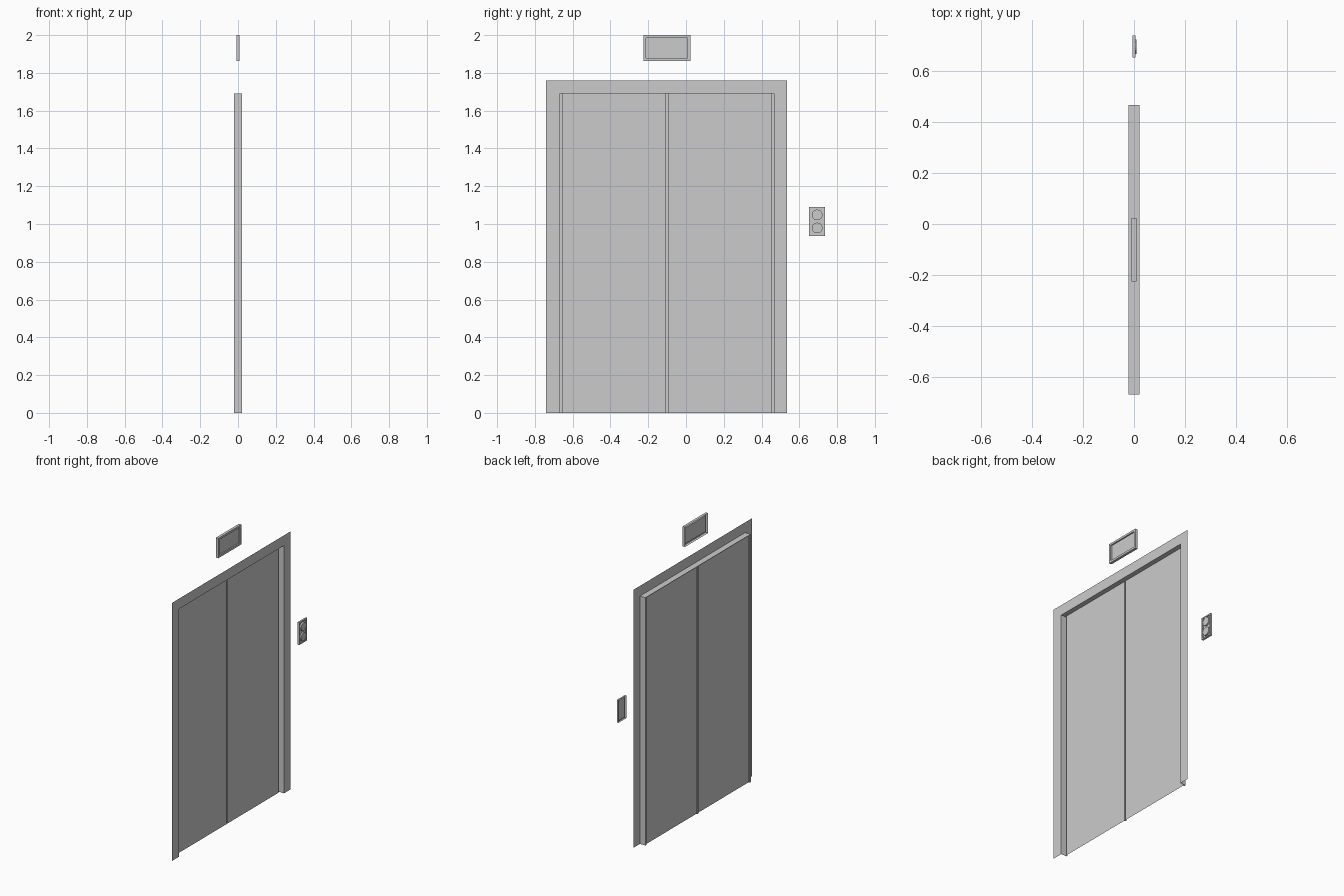
import bpy, bmesh, math
from mathutils import Matrix

if "Cube" in bpy.data.objects:
    bpy.data.objects.remove(bpy.data.objects["Cube"])


def finish(bm, name):
    mesh = bpy.data.meshes.new(name)
    bm.to_mesh(mesh)
    bm.free()
    obj = bpy.data.objects.new(name, mesh)
    bpy.context.collection.objects.link(obj)
    return obj


def rings_mesh(name, rings, closed=True, cap=False):
    """Skin successive point rings (counter-clockwise seen from +x)."""
    bm = bmesh.new()
    vs = [[bm.verts.new(p) for p in r] for r in rings]
    n = len(rings[0])
    for a, b in zip(vs, vs[1:]):
        for i in range(n if closed else n - 1):
            j = (i + 1) % n
            bm.faces.new((a[i], a[j], b[j], b[i]))
    if cap:
        bm.faces.new(vs[-1])
    return finish(bm, name)


def rect(x, y0, y1, z0, z1):
    return [(x, y0, z0), (x, y1, z0), (x, y1, z1), (x, y0, z1)]


def arch(x, y0, y1, z1):
    return [(x, y1, 0), (x, y1, z1), (x, y0, z1), (x, y0, 0)]


def tray(name, y0, y1, z0, z1, half, floor, rim):
    """Shallow plate with raised rim and sunken face, open at the back."""
    inner = (y0 + rim, y1 - rim, z0 + rim, z1 - rim)
    rings_mesh(name, [rect(-half, y0, y1, z0, z1), rect(half, y0, y1, z0, z1),
                      rect(half, *inner), rect(floor, *inner)], cap=True)


FRONT, BACK, DOOR = 0.021, -0.021, -0.012
Y0, Y1, TOP = -0.668, 0.466, 1.69
MID, GAP = (Y0 + Y1) / 2, 0.011

# Flat casing with the reveal running back into the wall
rings_mesh("door_casing", [arch(FRONT, -0.74, 0.535, 1.76),
                           arch(FRONT, Y0, Y1, TOP),
                           arch(BACK, Y0, Y1, TOP)], closed=False)

# Pair of doors: folded sheet with grooves at the middle and both sides
fold = [(BACK, Y0), (BACK, Y0 + GAP), (DOOR, Y0 + GAP),
        (DOOR, MID - GAP / 2), (BACK, MID - GAP / 2),
        (BACK, MID + GAP / 2), (DOOR, MID + GAP / 2),
        (DOOR, Y1 - GAP), (BACK, Y1 - GAP), (BACK, Y1)]
rings_mesh("sliding_doors", [[(x, y, 0) for x, y in fold],
                             [(x, y, TOP) for x, y in fold]], closed=False)

# Floor indicator above the doors
tray("floor_indicator", -0.225, 0.023, 1.864, 2.0, 0.009, 0.0, 0.014)

# Call panel and its two round buttons
tray("call_panel", 0.652, 0.737, 0.936, 1.09, 0.006, 0.0, 0.009)
for name, z in (("up_button", 1.048), ("down_button", 0.979)):
    bm = bmesh.new()
    bmesh.ops.create_cone(bm, cap_ends=True, segments=32, radius1=0.028,
                          radius2=0.028, depth=0.01,
                          matrix=Matrix.Translation((0.005, 0.6945, z))
                          @ Matrix.Rotation(math.pi / 2, 4, 'Y'))
    obj = finish(bm, name)
    bpy.ops.object.select_all(action='DESELECT')
    obj.select_set(True)
    bpy.context.view_layer.objects.active = obj
    bpy.ops.object.shade_smooth_by_angle()
